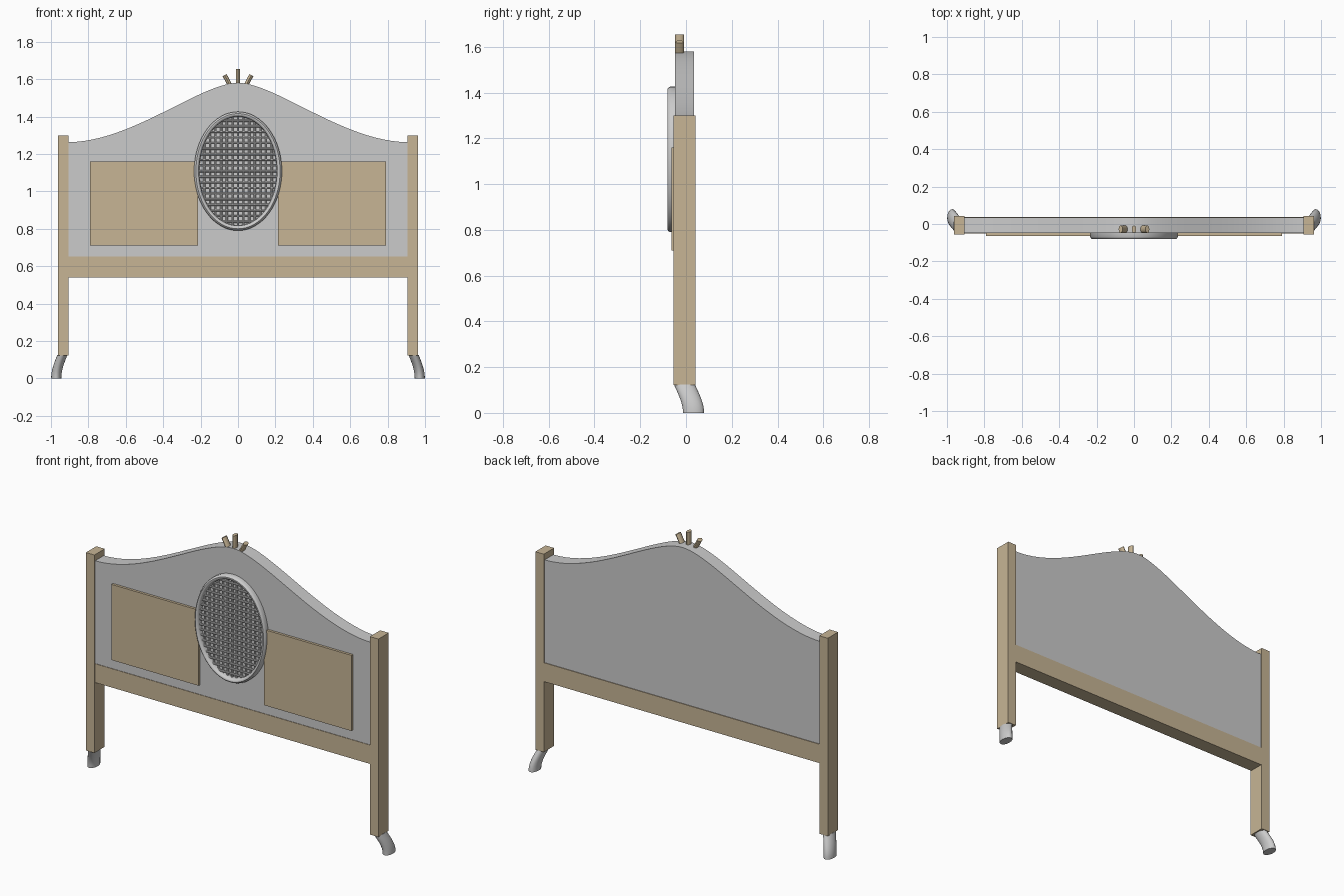
import bpy
import bmesh
from math import cos, sin, pi, sqrt, radians
from mathutils import Matrix, Vector

cube = bpy.data.objects.get("Cube")
if cube:
    bpy.data.objects.remove(cube, do_unlink=True)


def material(name, rgb):
    m = bpy.data.materials.new(name)
    m.use_nodes = True
    m.diffuse_color = (*rgb, 1)
    m.node_tree.nodes["Principled BSDF"].inputs["Base Color"].default_value = (*rgb, 1)
    return m


TAN = material("tan wood", (0.57, 0.46, 0.30))
GREY = material("light grey", (0.60, 0.60, 0.60))


def finish(bm, name, mat, smooth=False):
    bmesh.ops.recalc_face_normals(bm, faces=bm.faces)
    mesh = bpy.data.meshes.new(name)
    bm.to_mesh(mesh)
    bm.free()
    mesh.materials.append(mat)
    ob = bpy.data.objects.new(name, mesh)
    bpy.context.collection.objects.link(ob)
    if smooth:
        bpy.ops.object.select_all(action='DESELECT')
        ob.select_set(True)
        bpy.context.view_layer.objects.active = ob
        bpy.ops.object.shade_smooth_by_angle(angle=radians(35))
    return ob


def box(name, x, y, z, mat):
    bm = bmesh.new()
    size = [b - a for a, b in (x, y, z)]
    mid = [(a + b) / 2 for a, b in (x, y, z)]
    bmesh.ops.create_cube(bm, size=1, matrix=Matrix.Translation(mid) @ Matrix.Diagonal((*size, 1)))
    return finish(bm, name, mat)


def loft(bm, rings, cap=True, loop=False):
    """Bridge closed rings of points; cap both ends or join last to first."""
    vs = [[bm.verts.new(p) for p in r] for r in rings]
    n = len(vs[0])
    pairs = list(zip(vs, vs[1:])) + ([(vs[-1], vs[0])] if loop else [])
    for a, b in pairs:
        for i in range(n):
            j = (i + 1) % n
            bm.faces.new((a[i], a[j], b[j], b[i]))
    if cap:
        bm.faces.new(vs[0])
        bm.faces.new(vs[-1])


def bezier(a, b, c, d, t):
    s = 1 - t
    return a * s**3 + b * 3 * s * s * t + c * 3 * s * t * t + d * t**3


# Backboard with a swept crest
crest = [Vector(p) for p in ((0, 1.58), (0.20, 1.58), (0.57, 1.263), (0.91, 1.263))]
half = [bezier(*crest, i / 24) for i in range(25)]
outline = [(-p.x, p.y) for p in reversed(half[1:])] + [(p.x, p.y) for p in half]
outline += [(0.91, 0.65), (-0.91, 0.65)]
bm = bmesh.new()
loft(bm, [[(x, y, z) for x, z in outline] for y in (-0.048, 0.034)])
finish(bm, "backboard", GREY, smooth=True)

# Lower rail
box("bottom_rail", (-0.91, 0.91), (-0.051, 0.038), (0.54, 0.652), TAN)

# Oval frame, a profile swept round an ellipse
CZ, RX, RZ = 1.108, 0.235, 0.318
profile = [(0, -0.045), (0, -0.068), (0.004, -0.076), (0.010, -0.081), (0.016, -0.081),
           (0.022, -0.077), (0.026, -0.070), (0.028, -0.045)]
bm = bmesh.new()
SEG = 64
loft(bm, [[((RX - d) * cos(2 * pi * i / SEG), y, CZ + (RZ - d) * sin(2 * pi * i / SEG))
           for i in range(SEG)] for d, y in profile], cap=False, loop=True)
finish(bm, "oval_frame", GREY, smooth=True)


# Woven lattice inside the oval
def wire(bm, centre, length, axis):
    rot = Matrix.Rotation(pi / 2, 4, 'Y') if axis == 'X' else Matrix.Identity(4)
    bmesh.ops.create_cone(bm, cap_ends=True, segments=8, radius1=0.006, radius2=0.006,
                          depth=length, matrix=Matrix.Translation(centre) @ rot)


bm = bmesh.new()
STEP, IX, IZ = 0.03, RX - 0.02, RZ - 0.02
for k in range(-6, 7):
    x = k * STEP
    wire(bm, (x, -0.054, CZ), 2 * IZ * sqrt(1 - (x / IX) ** 2), 'Z')
for k in range(-9, 10):
    z = k * STEP
    wire(bm, (0, -0.059, CZ + z), 2 * IX * sqrt(1 - (z / IZ) ** 2), 'X')
finish(bm, "oval_lattice", GREY, smooth=True)

# Three crest pegs fanned at the peak
for name, x, z, length, tilt in (("peg_centre", 0, 1.61, 0.088, 0),
                                 ("peg_left", 0.058, 1.596, 0.058, 28),
                                 ("peg_right", -0.058, 1.596, 0.058, -28)):
    bm = bmesh.new()
    place = (Matrix.Translation((x, -0.028, z)) @ Matrix.Rotation(radians(tilt), 4, 'Y')
             @ Matrix.Diagonal((0.012, 0.02, 1, 1)))
    bmesh.ops.create_cone(bm, cap_ends=True, segments=12, radius1=1, radius2=1,
                          depth=length, matrix=place)
    finish(bm, name, TAN, smooth=True)

# Mirrored posts, panels and curved feet
for side, s in (("left", 1), ("right", -1)):
    def span(a, b):
        return tuple(sorted((s * a, s * b)))

    box(side + "_post", span(0.907, 0.963), (-0.055, 0.042), (0.122, 1.30), TAN)
    box(side + "_panel", span(0.215, 0.79), (-0.063, -0.046), (0.71, 1.16), TAN)

    path = [Vector(p) for p in ((0.939, -0.007, 0.125), (0.955, 0.01, 0.085),
                                (0.972, 0.033, 0.045), (0.972, 0.033, 0))]
    rings = []
    for i in range(9):
        c = bezier(*path, i / 8)
        ring = [(s * (c.x + 0.027 * cos(a)), c.y + 0.046 * sin(a), c.z)
                for a in (2 * pi * k / 20 for k in range(20))]
        rings.append(ring)
    bm = bmesh.new()
    loft(bm, rings)
    finish(bm, side + "_foot", GREY, smooth=True)
